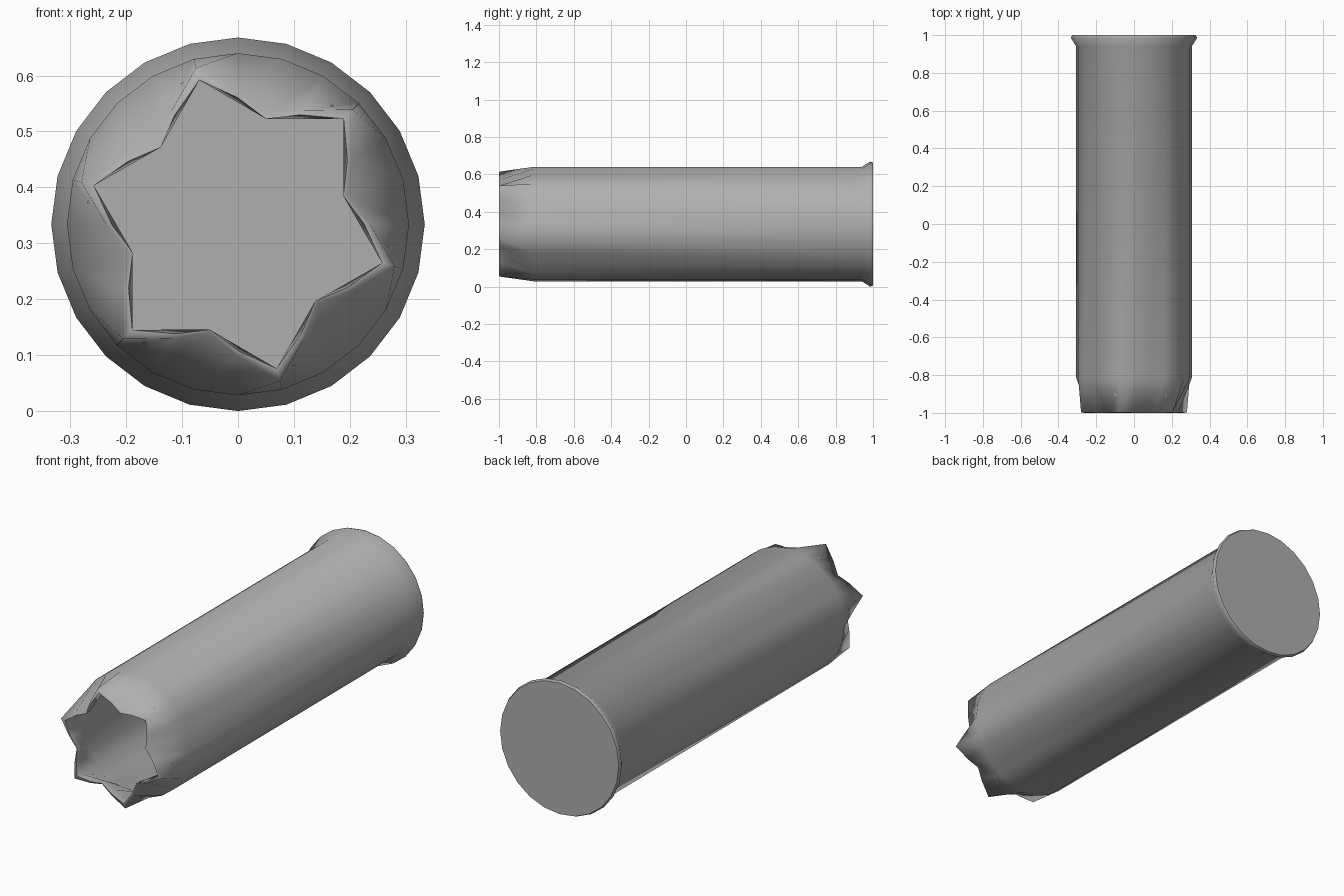
import bpy, bmesh, math

if "Cube" in bpy.data.objects:
    bpy.data.objects.remove(bpy.data.objects["Cube"])

SIDES = 24
AXIS_Z = 0.334


def round_ring(y, r):
    return y, [r] * SIDES


def star_ring(y, tip, middle, valley):
    # six folds: valley at 15 degrees, tip at 45 degrees, repeating every 60
    radii = {1: valley, 2: middle, 3: tip, 0: middle}
    return y, [radii[i % 4] for i in range(SIDES)]


# lathe path: base rim, outer wall, crimped mouth, then inner wall to the floor
rings = [
    round_ring(1.0, 0.328),
    round_ring(0.985, 0.334),
    round_ring(0.94, 0.306),
    round_ring(-0.815, 0.306),
    star_ring(-0.998, 0.290, 0.236, 0.200),
    star_ring(-1.0, 0.267, 0.226, 0.195),
    star_ring(-0.97, 0.267, 0.2177, 0.195),
    round_ring(-0.815, 0.284),
    round_ring(0.93, 0.284),
]
SHARP_RINGS = (0, 5, 8)  # base edge, mouth edge, floor edge

bm = bmesh.new()
loops = []
for y, radii in rings:
    loop = []
    for i, r in enumerate(radii):
        a = math.tau * i / SIDES
        loop.append(bm.verts.new((r * math.cos(a), y, AXIS_Z + r * math.sin(a))))
    loops.append(loop)

for a, b in zip(loops, loops[1:]):
    for i in range(SIDES):
        j = (i + 1) % SIDES
        bm.faces.new((a[i], a[j], b[j], b[i]))

# base plate and inside floor
bm.faces.new(loops[0])
bm.faces.new(loops[-1])
bmesh.ops.recalc_face_normals(bm, faces=bm.faces)

# smooth tube and folds, sharp base, mouth and floor edges
for face in bm.faces:
    face.smooth = True
for k in SHARP_RINGS:
    for i in range(SIDES):
        bm.edges.get((loops[k][i], loops[k][(i + 1) % SIDES])).smooth = False

mesh = bpy.data.meshes.new("crimped_casing")
bm.to_mesh(mesh)
bm.free()
casing = bpy.data.objects.new("crimped_casing", mesh)
bpy.context.collection.objects.link(casing)

# dark grey metal
metal = bpy.data.materials.new("dark_grey")
metal.diffuse_color = (0.43, 0.43, 0.43, 1.0)
metal.use_nodes = True
metal.node_tree.nodes["Principled BSDF"].inputs["Base Color"].default_value = metal.diffuse_color
mesh.materials.append(metal)
